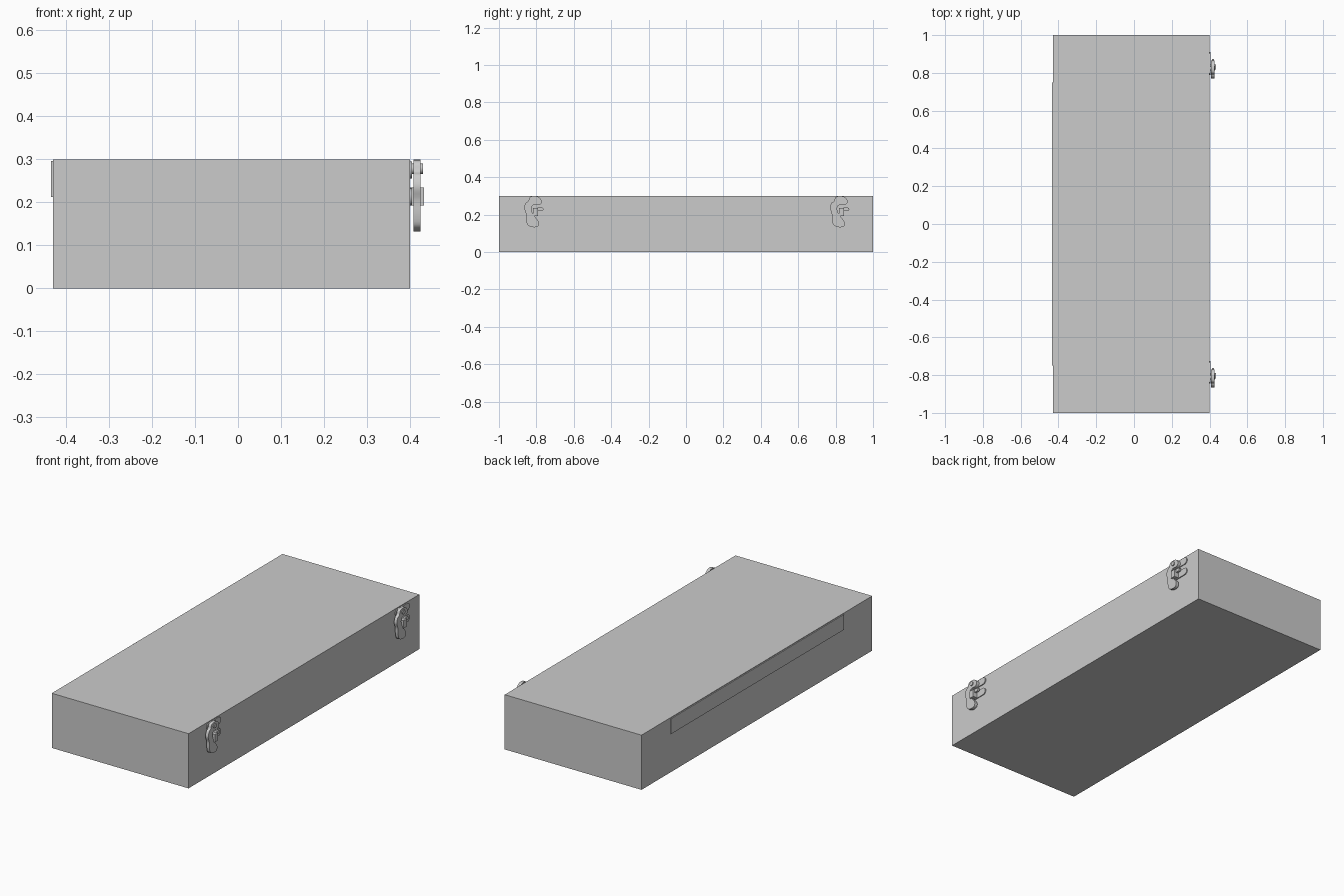
import bpy, bmesh, math
from mathutils import Vector

if "Cube" in bpy.data.objects:
    bpy.data.objects.remove(bpy.data.objects["Cube"])


def finish(name, bm):
    bmesh.ops.recalc_face_normals(bm, faces=bm.faces)
    me = bpy.data.meshes.new(name)
    bm.to_mesh(me)
    bm.free()
    ob = bpy.data.objects.new(name, me)
    bpy.context.collection.objects.link(ob)
    return ob


def box(name, lo, hi):
    bm = bmesh.new()
    bmesh.ops.create_cube(bm, size=1)
    for v in bm.verts:
        v.co = Vector([(a + b) / 2 + c * (b - a) for a, b, c in zip(lo, hi, v.co)])
    return finish(name, bm)


def smooth_loop(pts, steps=4):
    # closed Catmull-Rom through the control points
    n, out = len(pts), []
    for i in range(n):
        a, b, c, d = (Vector(pts[(i + k) % n]) for k in (-1, 0, 1, 2))
        for s in range(steps):
            t = s / steps
            out.append(0.5 * (2 * b + (c - a) * t + (2 * a - 5 * b + 4 * c - d) * t**2
                              + (3 * b - a - 3 * c + d) * t**3))
    return out


def plate(name, pts, x0, x1):
    # extrude a (y, z) outline along x, smooth rim
    bm = bmesh.new()
    f = bm.faces.new([bm.verts.new((x0, p[0], p[1])) for p in pts])
    r = bmesh.ops.extrude_face_region(bm, geom=[f])
    for v in r["geom"]:
        if isinstance(v, bmesh.types.BMVert):
            v.co.x = x1
    ob = finish(name, bm)
    bpy.context.view_layer.objects.active = ob
    ob.select_set(True)
    bpy.ops.object.shade_smooth_by_angle(angle=math.radians(40))
    ob.select_set(False)
    return ob


def circle(y, z, r, n=24):
    return [(y + r * math.cos(2 * math.pi * i / n), z + r * math.sin(2 * math.pi * i / n))
            for i in range(n)]


def lobe(y0, y1, z, r, n=16):
    # rounded tab outline
    arc = [math.pi * (i / n - 0.5) for i in range(n + 1)]
    return ([(y1 - r + r * math.cos(a), z + r * math.sin(a)) for a in arc]
            + [(y0 + r - r * math.cos(a), z - r * math.sin(a)) for a in arc])


# Case body and hinge leaf
box("case_body", (-0.43, -1, 0), (0.40, 1, 0.30))
box("hinge_leaf", (-0.435, -0.75, 0.212), (-0.43, 0.75, 0.296))

# Hook outline, as (y, z)
hook = [(-0.835, 0.293), (-0.81, 0.299), (-0.785, 0.292), (-0.770, 0.268), (-0.785, 0.252),
        (-0.812, 0.252), (-0.826, 0.240), (-0.824, 0.215), (-0.805, 0.185), (-0.787, 0.160),
        (-0.790, 0.138), (-0.815, 0.132), (-0.845, 0.143), (-0.854, 0.170), (-0.856, 0.205),
        (-0.865, 0.235), (-0.857, 0.262), (-0.843, 0.272)]

# Two identical latches
for tag, dy in (("front", 0), ("back", 1.635)):
    shift = lambda pts: [(p[0] + dy, p[1]) for p in pts]
    plate(f"{tag}_latch_hook", shift(smooth_loop(hook)), 0.408, 0.425)
    plate(f"{tag}_upper_tab", shift(lobe(-0.845, -0.725, 0.275, 0.020)), 0.40, 0.405)
    plate(f"{tag}_lower_tab", shift(lobe(-0.845, -0.725, 0.212, 0.020)), 0.40, 0.405)
    plate(f"{tag}_pivot_pin", shift(circle(-0.81, 0.278, 0.012)), 0.40, 0.430)
    box(f"{tag}_catch_post", (0.40, -0.818 + dy, 0.192), (0.433, -0.790 + dy, 0.234))
    plate(f"{tag}_catch_finger", shift(lobe(-0.80, -0.762, 0.228, 0.009)), 0.412, 0.424)
